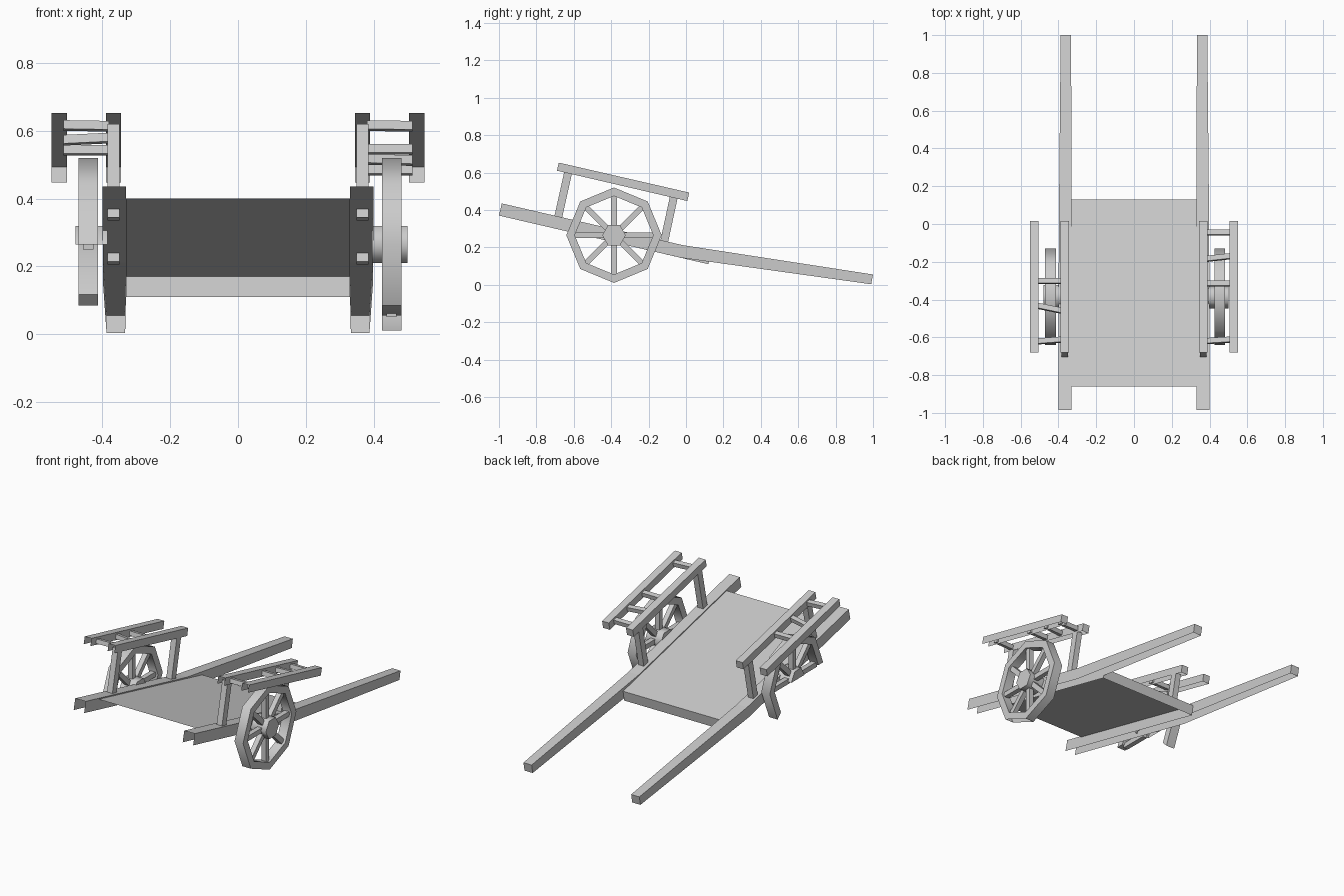
import bpy
import bmesh
from math import cos, sin, pi, radians
from mathutils import Vector

cube = bpy.data.objects.get("Cube")
if cube:
    bpy.data.objects.remove(cube, do_unlink=True)

grey = bpy.data.materials.new("plain_grey")
grey.use_nodes = True
grey.diffuse_color = (0.6, 0.6, 0.6, 1)
grey.node_tree.nodes["Principled BSDF"].inputs["Base Color"].default_value = (0.6, 0.6, 0.6, 1)


def finish(bm, name, smooth=None):
    bmesh.ops.recalc_face_normals(bm, faces=bm.faces)
    mesh = bpy.data.meshes.new(name)
    bm.to_mesh(mesh)
    bm.free()
    mesh.materials.append(grey)
    obj = bpy.data.objects.new(name, mesh)
    bpy.context.collection.objects.link(obj)
    if smooth:
        bpy.ops.object.select_all(action='DESELECT')
        obj.select_set(True)
        bpy.context.view_layer.objects.active = obj
        bpy.ops.object.shade_smooth_by_angle(angle=radians(smooth))
    return obj


def channel(name, stations):
    """Beam open below and at the front; station = (x0, x1, bottom yz, top yz)."""
    bm = bmesh.new()
    rings = [[bm.verts.new((x, *p)) for x, p in ((x0, b), (x0, t), (x1, t), (x1, b))]
             for x0, x1, b, t in stations]
    for a, b in zip(rings, rings[1:]):
        for i in range(3):
            bm.faces.new((a[i], a[i + 1], b[i + 1], b[i]))
    bm.faces.new(rings[-1])
    return finish(bm, name)


def add_bar(bm, start, end, side, width, depth):
    """Closed square bar between two points; side is the width direction."""
    start, end, side = Vector(start), Vector(end), Vector(side).normalized()
    up = (end - start).cross(side).normalized()
    rings = [[bm.verts.new(p + side * width / 2 * i + up * depth / 2 * j)
              for i, j in ((-1, -1), (1, -1), (1, 1), (-1, 1))] for p in (start, end)]
    for i in range(4):
        j = (i + 1) % 4
        bm.faces.new((rings[0][i], rings[0][j], rings[1][j], rings[1][i]))
    bm.faces.new(rings[0])
    bm.faces.new(rings[1])


def bar(name, *args):
    bm = bmesh.new()
    add_bar(bm, *args)
    return finish(bm, name)


# Wheels
CY, CZ = -0.385, 0.265


def polar(x, r, a):
    return (x, CY + r * cos(a), CZ + r * sin(a))


def rim(name, x0, x1, segments, skip_outer=None):
    bm = bmesh.new()
    rings = {}

    def ring(k):
        if k % 8 not in rings:
            rings[k % 8] = [bm.verts.new(polar(x, r, k * pi / 4))
                            for x, r in ((x0, 0.255), (x1, 0.255), (x1, 0.21), (x0, 0.21))]
        return rings[k % 8]

    for k in segments:
        a, b = ring(k), ring(k + 1)
        for i in range(4):
            if i == 0 and k == skip_outer:
                continue
            j = (i + 1) % 4
            bm.faces.new((a[i], a[j], b[j], b[i]))
    if len(segments) < 8:
        bm.faces.new(ring(segments[0]))
        bm.faces.new(ring(segments[-1] + 1))
    finish(bm, name, 50)


def hub(name, x0, x1, sides):
    bm = bmesh.new()
    count = 6 if sides == 6 else sides + 1
    ends = [[bm.verts.new(polar(x, 0.063, i * pi / 3)) for i in range(count)] for x in (x0, x1)]
    for i in range(sides):
        j = (i + 1) % count
        bm.faces.new((ends[0][i], ends[0][j], ends[1][j], ends[1][i]))
    for e in ends:
        bm.faces.new(e)
    finish(bm, name, 65)


def spokes(name, x, indices):
    bm = bmesh.new()
    for k in indices:
        a = k * pi / 4
        add_bar(bm, polar(x, 0.045, a), polar(x, 0.215, a), (1, 0, 0), 0.03, 0.03)
    finish(bm, name)


rim("left_wheel_rim", 0.425, 0.482, range(8), skip_outer=5)
hub("left_wheel_hub", 0.395, 0.5, 6)
spokes("left_wheel_spokes", 0.453, range(8))
# The right wheel is broken away below
rim("right_wheel_rim", -0.47, -0.413, range(-1, 4))
hub("right_wheel_hub", -0.48, -0.385, 3)
spokes("right_wheel_spokes", -0.442, range(5))

# Sloping deck with a folded down back edge
channel("deck", [(-0.33, 0.33, (-0.87, 0.34), (-0.86, 0.4)),
                 (-0.33, 0.33, (0.12, 0.11), (0.13, 0.17))])


def rail_z(y):
    return 0.55 - 0.229 * (y + 0.335)


# Frame, posts and upper rails on both sides
rungs = {1: [(-0.62, -0.612), (-0.315, -0.315), (-0.185, -0.17), (-0.045, -0.045)],
         -1: [(-0.612, -0.622), (-0.46, -0.432), (-0.302, -0.302)]}
for s, label in ((1, "left"), (-1, "right")):
    channel(label + "_shaft", [
        (s * 0.33, s * 0.4, (-1.0, 0.37), (-0.985, 0.435)),
        (s * 0.33, s * 0.398, (-0.03, 0.145), (-0.018, 0.212)),
        (s * 0.333, s * 0.388, (0.99, 0.003), (1.0, 0.055))])
    for part, x0, x1 in (("inner", 0.345, 0.39), ("outer", 0.505, 0.55)):
        channel(f"{label}_{part}_upper_rail", [
            (s * x0, s * x1, (-0.69, 0.61), (-0.68, 0.653)),
            (s * x0, s * x1, (0.007, 0.448), (0.017, 0.493))])
    for part, low, high in (("front", (-0.688, 0.34), (-0.627, 0.615)),
                            ("back", (-0.121, 0.21), (-0.064, 0.475))):
        bar(f"{label}_{part}_post", (s * 0.367, *low), (s * 0.367, *high),
            (1, 0, 0), 0.036, 0.042)
    for n, (y0, y1) in enumerate(rungs[s]):
        bar(f"{label}_rung_{n + 1}", (s * 0.38, y0, rail_z(y0)), (s * 0.515, y1, rail_z(y1)),
            (0, 1, -0.229), 0.028, 0.026)
